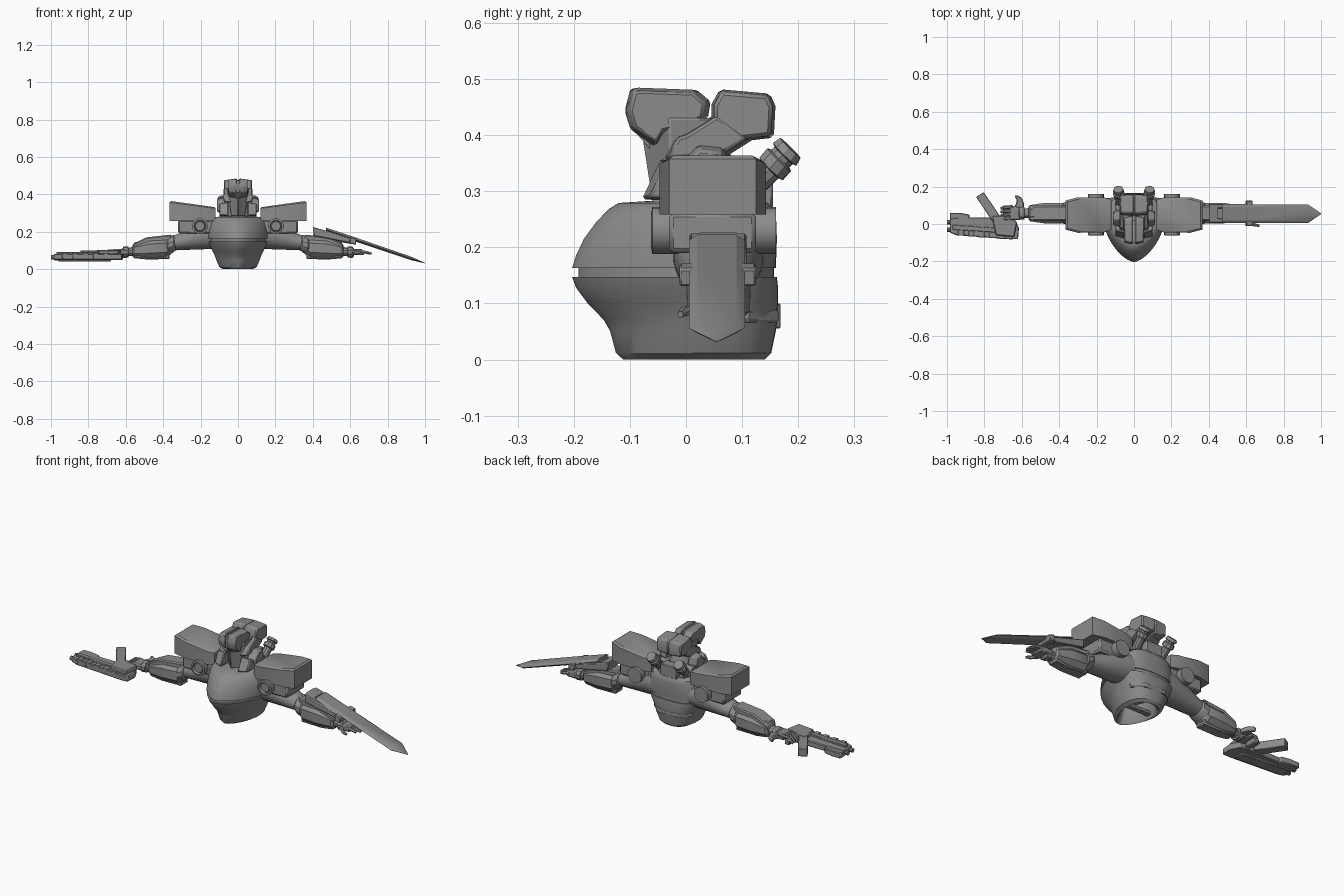
import bpy, bmesh, math
from mathutils import Vector

grey = bpy.data.materials.new("armour grey")
grey.diffuse_color = (0.26, 0.26, 0.26, 1)


def loft(name, rings, mirror=False, bevel=0):
    """Skin a list of equal-length rings and cap both ends."""
    bm = bmesh.new()
    vs = [[bm.verts.new(p) for p in r] for r in rings]
    n = len(vs[0])
    for a, b in zip(vs, vs[1:]):
        for i in range(n):
            j = (i + 1) % n
            bm.faces.new((a[i], a[j], b[j], b[i]))
    bm.faces.new(vs[0])
    bm.faces.new(vs[-1])
    bmesh.ops.recalc_face_normals(bm, faces=bm.faces)
    me = bpy.data.meshes.new(name)
    bm.to_mesh(me)
    bm.free()
    me.materials.append(grey)
    ob = bpy.data.objects.new(name, me)
    bpy.context.collection.objects.link(ob)
    if bevel:
        m = ob.modifiers.new("bevel", 'BEVEL')
        m.width, m.segments, m.limit_method = bevel, 1, 'ANGLE'
    if mirror:
        ob.modifiers.new("mirror", 'MIRROR')
    return ob


def prism(name, pts, axis, a, b, mirror=False, bevel=0, k=1):
    """Extrude a 2D outline along an axis; k scales the far end."""
    cu = sum(p[0] for p in pts) / len(pts)
    cv = sum(p[1] for p in pts) / len(pts)

    def ring(d, s):
        out = []
        for u, v in pts:
            u, v = cu + (u - cu) * s, cv + (v - cv) * s
            out.append({'x': (d, u, v), 'y': (u, d, v), 'z': (u, v, d)}[axis])
        return out
    return loft(name, [ring(a, 1), ring(b, k)], mirror, bevel)


def box(name, x, y, z, mirror=False, bevel=0.004, k=1):
    return prism(name, [(x[0], y[0]), (x[1], y[0]), (x[1], y[1]), (x[0], y[1])],
                 'z', z[0], z[1], mirror, bevel, k)


def tube(name, path, mirror=False, n=16):
    """Round sections along a path of (point, radius)."""
    d = (Vector(path[-1][0]) - Vector(path[0][0])).normalized()
    q = d.to_track_quat('Z', 'Y')
    return loft(name, [[Vector(p) + q @ Vector((r * math.cos(2 * math.pi * i / n),
                r * math.sin(2 * math.pi * i / n), 0)) for i in range(n)]
                for p, r in path], mirror)


def limb(name, secs, n=16, mirror=False, yc=0.058):
    """Elliptical sections along x given as (x, z, half height, half depth)."""
    turn = math.pi / n
    return loft(name, [[(x, yc + ry * math.cos(2 * math.pi * i / n + turn),
                z + rz * math.sin(2 * math.pi * i / n + turn)) for i in range(n)]
                for x, z, rz, ry in secs], mirror)


def body_ring(z, w, front, back, n=40):
    """Pointed at the front, squarish at the back."""
    out, yc = [], 0.03
    for i in range(n):
        t = 2 * math.pi * i / n
        c, s = math.cos(t), math.sin(t)
        e = 2 / 1.6 if s < 0 else 2 / 2.6
        x = w * math.copysign(abs(c) ** (0.77 if s > 0 else e), c)
        y = yc + (back - yc if s > 0 else yc - front) * math.copysign(abs(s) ** e, s)
        out.append((x, y, z))
    return out


# torso: hollow lower shell, groove, upper shell
loft("lower_torso", [body_ring(*r) for r in [
    (.09, .06, -.07, .1), (.01, .072, -.1, .125), (0, .08, -.112, .14), (.012, .1, -.125, .152),
    (.05, .117, -.135, .16), (.07, .123, -.146, .163), (.1, .137, -.175, .164),
    (.128, .155, -.196, .164), (.147, .163, -.203, .162)]])
loft("torso_groove", [body_ring(*r) for r in [(.14, .153, -.192, .157), (.17, .153, -.192, .157)]])
loft("upper_torso", [body_ring(*r) for r in [
    (.163, .166, -.203, .16), (.185, .167, -.196, .161), (.215, .165, -.182, .162),
    (.245, .158, -.16, .161), (.268, .145, -.138, .158), (.279, .125, -.12, .15),
    (.283, .06, -.06, .1)]])
prism("back_belt", [(-.12, .11), (-.06, .165), (.06, .165), (.12, .11), (.1, .09), (-.1, .09)],
      'z', .066, .088, bevel=.004)
box("pelvis_bar", (-.075, .075), (.01, .04), (.015, .035))

# neck, collar and head
tube("neck", [((0, .04, .27), .075), ((0, .03, .36), .05)])
prism("collar", [(-.08, .285), (-.045, .36), (.0, .33), (.1, .33), (.14, .275)],
      'x', .05, .1, True, .005, .85)
prism("face", [(-.06, .06), (-.055, -.03), (-.02, -.06), (0, -.085), (.02, -.06), (.055, -.03), (.06, .06)],
      'z', .43, .285, False, .003, .65)
prism("helmet", [(-.045, .353), (-.025, .395), (0, .405), (.06, .443), (.125, .395), (.07, .36)],
      'x', 0, .078, True, .005, .82)
prism("crest_plate", [(-.1, .483), (-.085, .485), (.02, .481), (.045, .46), (.04, .43), (0, .412),
      (-.04, .403), (-.055, .378), (-.1, .41), (-.11, .443)], 'x', .008, .052, True, .004, .86)
prism("crest_fin", [(-.1, .475), (.02, .472), (.02, .43), (-.05, .36), (-.095, .41)],
      'x', -.01, .01)
prism("head_pack", [(.045, .455), (.06, .482), (.15, .474), (.16, .452), (.157, .395), (.07, .385), (.045, .42)],
      'x', 0, .075, True, .006, .9)
prism("ear_pod", [(-.01, .30), (-.02, .34), (.02, .385), (.07, .38), (.08, .33), (.05, .295)],
      'x', .065, .112, True, .005, .75)

# rear thrusters
tube("thruster", [((.075, .10, .29), .022), ((.08, .15, .338), .022), ((.08, .152, .34), .03),
                  ((.082, .166, .356), .03), ((.082, .168, .358), .023), ((.083, .174, .364), .023),
                  ((.083, .176, .366), .03), ((.084, .186, .377), .026)], True, 10)
box("back_block", (-.05, .05), (.1, .155), (.27, .335))

# shoulders
pad = [(.12, -.032), (.16, -.045), (.3, -.047), (.366, -.03), (.366, .125), (.3, .143),
       (.16, .142), (.12, .13)]
loft("shoulder_pad", [[(x, y, .258) for x, y in pad],
     [(x, y, .325 + .13 * (x - .12)) for x, y in pad],
     [(.235 + (x - .235) * .93, .048 + (y - .048) * .9, .332 + .13 * (x - .12)) for x, y in pad]], True)
box("shoulder_block", (.13, .32), (-.03, .125), (.19, .262), True, .008)
tube("shoulder_axle", [((.203, -.055, .23), .024), ((.203, -.05, .23), .028), ((.203, -.062, .23), .032),
                       ((.203, -.06, .23), .042), ((.203, -.03, .23), .042),
                       ((.203, .12, .23), .042), ((.203, .16, .23), .042)], True, 16)

# arms
limb("upper_arm", [(.1, .19, .08, .085), (.17, .183, .077, .08), (.23, .17, .066, .07),
                   (.29, .152, .05, .06), (.345, .14, .04, .05), (.39, .13, .035, .045)], 20, True)
limb("elbow_guard", [(.33, .138, .036, .045), (.345, .136, .048, .058), (.375, .125, .052, .06),
                     (.385, .125, .04, .05)], 12, True)
limb("forearm", [(.36, .12, .045, .045), (.385, .115, .064, .06), (.475, .11, .064, .06),
                 (.555, .1, .045, .047), (.565, .097, .03, .035)], 8, True)
prism("forearm_plate", [(.36, .125), (.565, .105), (.56, .135), (.49, .17), (.355, .185)],
      'y', .018, .098, True, .006)
prism("forearm_underplate", [(.37, .1), (.555, .09), (.56, .062), (.49, .052), (.365, .054)],
      'y', .025, .09, True, .006)
limb("wrist", [(.55, .095, .026, .03), (.585, .092, .022, .026), (.587, .092, .03, .036),
               (.612, .09, .03, .036), (.62, .088, .02, .025)], 10, True)
box("palm", (.605, .665), (.022, .095), (.075, .108), True, .006)

# open right hand
for i in range(4):
    y = .03 + i * .02
    reach = .715 if i in (1, 2) else .7
    tube("finger", [((.65, y, .095), .0095), ((.685, y, .09), .009), ((reach, y, .083), .006)], n=6)
tube("thumb", [((.615, .02, .09), .011), ((.645, -.005, .085), .009), ((.67, -.01, .08), .006)], n=6)

# gripping left hand
for i in range(4):
    y = .032 + i * .02
    tube("grip_finger", [((-.65, y, .1), .0095), ((-.69, y - .004, .097), .009), ((-.712, y - .008, .07), .007)], n=6)
prism("raised_thumb", [(-.6, .08), (-.585, .1), (-.6, .14), (-.625, .155), (-.64, .15), (-.625, .125), (-.64, .09)],
      'z', .08, .105, bevel=.005)

# arm blade: slotted mount and long blade
rail = [(.40, .226), (.632, .158), (.63, .136), (.57, .145), (.405, .178)]
for y in (.006, .084):
    prism("blade_rail", rail, 'y', y, y + .024, bevel=.004)
prism("blade_mount_base", [(.405, .195), (.6, .145), (.6, .135), (.41, .17)], 'y', .02, .09)
prism("blade_mount_end", [(.40, .226), (.45, .211), (.45, .165), (.405, .178)], 'y', .025, .09)
prism("blade_bracket", [(.6, .172), (.635, .162), (.63, .13), (.595, .137)], 'y', -.012, .125, bevel=.004)


def blade_ring(x, h, t):
    z, yc = .158 - .34 * (x - .63), .055
    return [(x, yc - h, z), (x, yc - h * .7, z + t), (x, yc + h * .7, z + t),
            (x, yc + h, z), (x, yc + h * .7, z - t), (x, yc - h * .7, z - t)]


loft("blade", [blade_ring(*r) for r in [(.47, .05, .01), (.63, .05, .011), (.93, .05, .009), (1.0, .002, .001)]])

# rifle: slightly turned outline, rails, barrel and magazine
prism("rifle_body", [(-.94, .035), (-.985, .03), (-.985, -.045), (-.95, -.06), (-.66, -.082), (-.62, -.08),
      (-.615, -.02), (-.64, .03), (-.7, .035)], 'z', .05, .082, bevel=.004)
prism("rifle_stock", [(-.76, .045), (-.74, -.06), (-.64, -.07), (-.625, .01), (-.66, .045)],
      'z', .078, .102, bevel=.005)
prism("rifle_top_rail", [(-.97, -.005), (-.97, -.03), (-.66, -.05), (-.66, -.025)], 'z', .08, .092, bevel=.002)
prism("rifle_lower_rail", [(-.96, .02), (-.96, -.04), (-.68, -.06), (-.68, 0)], 'z', .04, .052, bevel=.003)
prism("rifle_front_block", [(-.985, .06), (-.985, .02), (-.88, .015), (-.88, .05), (-.93, .06)],
      'z', .047, .08, bevel=.004)
for y in (.01, -.03):
    tube("muzzle", [((-.97, y, .064), .012), ((-1.0, y, .064), .012)], n=8)
for i in range(5):
    x = -.94 + i * .055
    y = -.05 - (x + .95) * .075
    box("rifle_rib", (x, x + .03), (y - .012, y + .02), (.055, .087), bevel=.002)
prism("magazine", [(-.845, .145), (-.803, .17), (-.715, .04), (-.757, .015)], 'z', .055, .1, bevel=.003)
box("rifle_grip", (-.7, -.67), (.02, .1), (.06, .09), bevel=.005)

# shading
bpy.ops.object.select_all(action='DESELECT')
for ob in bpy.context.scene.objects:
    ob.select_set(True)
    bpy.context.view_layer.objects.active = ob
bpy.ops.object.shade_smooth_by_angle(angle=math.radians(32))
